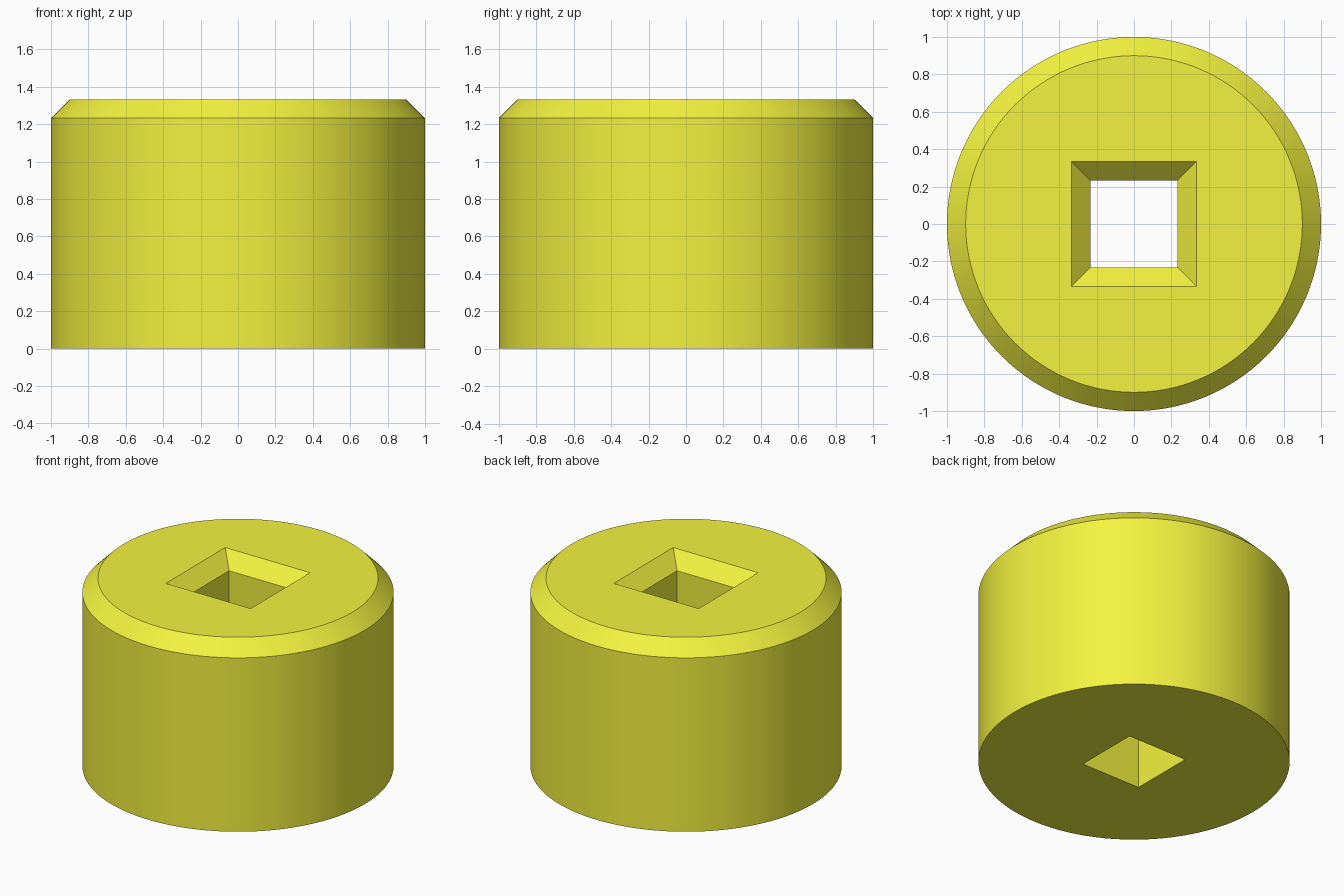
import bpy, bmesh
from math import sin, cos, pi, radians

if "Cube" in bpy.data.objects:
    bpy.data.objects.remove(bpy.data.objects["Cube"])

HEIGHT, CHAMFER, SEGMENTS = 1.333, 0.1, 128
HOLE = 0.233  # half width of the square hole


def ring(bm, pts, z):
    """Closed loop of edges at height z."""
    vs = [bm.verts.new((x, y, z)) for x, y in pts]
    es = [bm.edges.new((vs[i], vs[(i + 1) % len(vs)])) for i in range(len(vs))]
    return vs, es


def circle(r):
    return [(r * cos(2 * pi * i / SEGMENTS), r * sin(2 * pi * i / SEGMENTS))
            for i in range(SEGMENTS)]


def square(h):
    return [(h, h), (-h, h), (-h, -h), (h, -h)]


def wall(bm, rings):
    """Quads between consecutive rings."""
    for (a, _), (b, _) in zip(rings, rings[1:]):
        n = len(a)
        for i in range(n):
            j = (i + 1) % n
            bm.faces.new((a[i], a[j], b[j], b[i]))


bm = bmesh.new()

# Chamfered outer wall
outer = [ring(bm, circle(r), z) for r, z in
         ((1, 0), (1, HEIGHT - CHAMFER), (1 - CHAMFER, HEIGHT))]
wall(bm, outer)

# Square through-hole, widened at the top
inner = [ring(bm, square(h), z) for h, z in
         ((HOLE, 0), (HOLE, HEIGHT - CHAMFER), (HOLE + CHAMFER, HEIGHT))]
wall(bm, inner)

# Flat bottom and top faces around the hole
for k in (0, -1):
    bmesh.ops.triangle_fill(bm, use_beauty=True, edges=outer[k][1] + inner[k][1])

bmesh.ops.recalc_face_normals(bm, faces=bm.faces)
mesh = bpy.data.meshes.new("socket_cap")
bm.to_mesh(mesh)
bm.free()

cap = bpy.data.objects.new("socket_cap", mesh)
bpy.context.collection.objects.link(cap)

# Yellow finish
mat = bpy.data.materials.new("yellow")
mat.diffuse_color = (0.9, 0.9, 0.05, 1)
mat.use_nodes = True
mat.node_tree.nodes["Principled BSDF"].inputs["Base Color"].default_value = mat.diffuse_color
mesh.materials.append(mat)

bpy.context.view_layer.objects.active = cap
cap.select_set(True)
bpy.ops.object.shade_smooth_by_angle(angle=radians(30))
